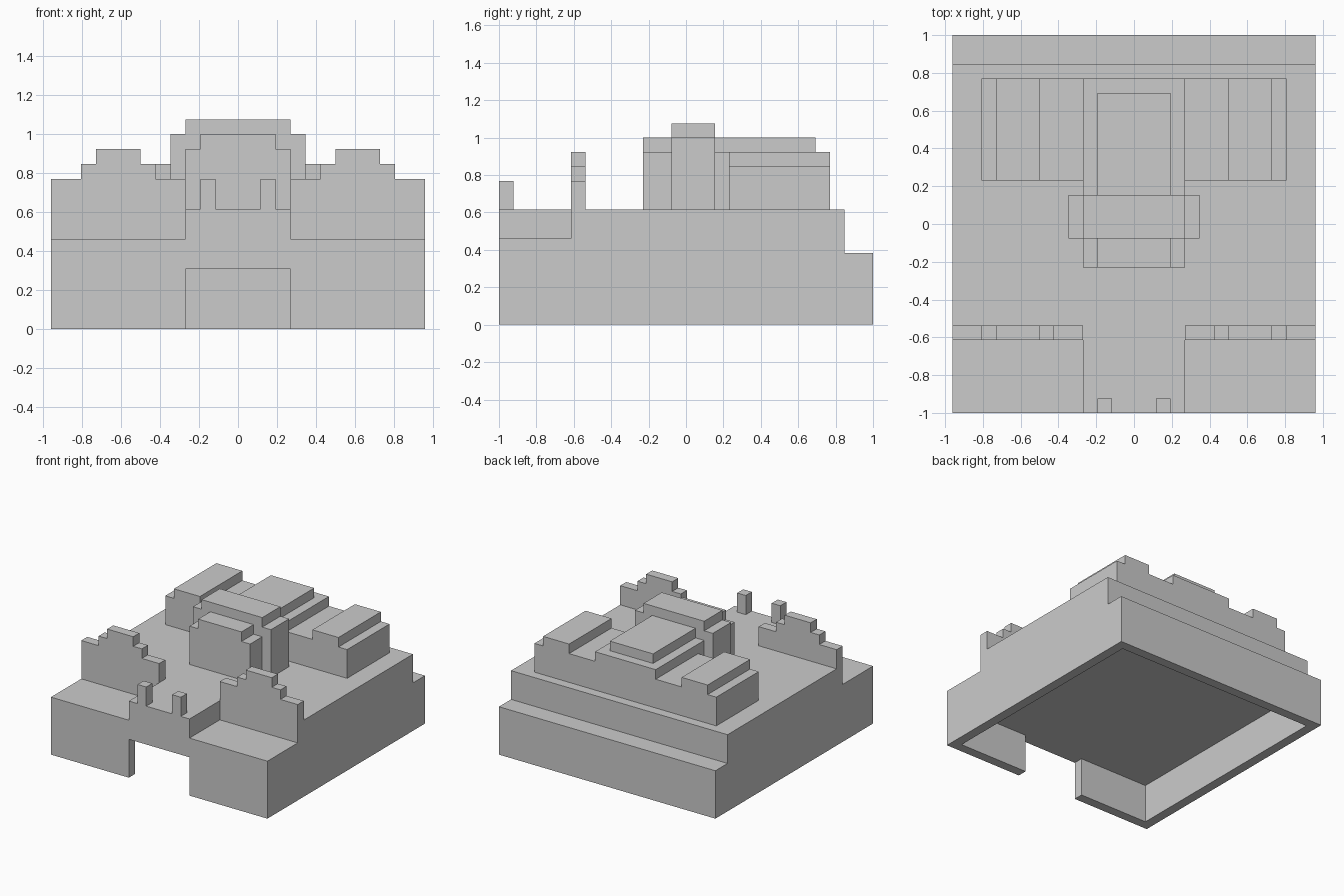
import bpy, bmesh

if "Cube" in bpy.data.objects:
    bpy.data.objects.remove(bpy.data.objects["Cube"])

U = 1 / 13  # building module; all sizes below are in modules

# how an outline point (a, b) at depth d maps to x, y, z
MAPS = {
    'X': lambda a, b, d: (d, a, b),   # side profile (y, z)
    'Y': lambda a, b, d: (a, d, b),   # front profile (x, z)
    'Z': lambda a, b, d: (a, b, d),   # plan (x, y)
}


def prism(name, pts, axis, start, end):
    """Extrude a closed outline along an axis."""
    bm = bmesh.new()
    to3d = MAPS[axis]
    rings = [[bm.verts.new([c * U for c in to3d(a, b, d)]) for a, b in pts]
             for d in (start, end)]
    bm.faces.new(rings[0])
    bm.faces.new(rings[1])
    n = len(pts)
    for i in range(n):
        j = (i + 1) % n
        bm.faces.new((rings[0][i], rings[0][j], rings[1][j], rings[1][i]))
    bmesh.ops.recalc_face_normals(bm, faces=bm.faces)
    mesh = bpy.data.meshes.new(name)
    bm.to_mesh(mesh)
    bm.free()
    obj = bpy.data.objects.new(name, mesh)
    bpy.context.collection.objects.link(obj)
    return obj


def stepped(name, steps, floor, y0, y1, side=1):
    """Stepped front profile: steps = [(x_start, x_end, top), ...]."""
    pts = [(steps[0][0], floor)]
    for x0, x1, top in steps:
        pts += [(x0, top), (x1, top)]
    pts.append((steps[-1][1], floor))
    return prism(name, [(side * x, z) for x, z in pts], 'Y', y0, y1)


def cut(obj, cutter):
    cutter.hide_render = True
    mod = obj.modifiers.new('cut', 'BOOLEAN')
    mod.operation = 'DIFFERENCE'
    mod.solver = 'EXACT'
    mod.object = cutter
    bpy.context.view_layer.objects.active = obj
    bpy.ops.object.modifier_apply(modifier=mod.name)
    bpy.data.objects.remove(cutter)


# base with a lower ledge at the back
base = prism('base', [(-13, 0), (13, 0), (13, 5), (11, 5), (11, 8), (-13, 8)],
             'X', -12.5, 12.5)

# hollow underside, open to the front through the gateway
cut(base, prism('hollow_cutter',
                [(-3.5, -14), (3.5, -14), (3.5, -12), (11.5, -12), (11.5, 12),
                 (-11.5, 12), (-11.5, -12), (-3.5, -12)], 'Z', -1, 4))

for side, label in ((-1, 'left'), (1, 'right')):
    # lowered front corner beside the gateway
    cut(base, prism('corner_cutter',
                    [(side * 3.5, -14), (side * 14, -14), (side * 14, -8), (side * 3.5, -8)],
                    'Z', 6, 9))
    # stepped parapet wall
    stepped('front_wall_' + label,
            [(3.5, 5.5, 10), (5.5, 6.5, 11), (6.5, 9.5, 12), (9.5, 10.5, 11), (10.5, 12.5, 10)],
            8, -8, -7, side)
    # post above the gateway
    stepped('gate_post_' + label, [(1.5, 2.5, 10)], 8, -13, -12, side)
    # rear wing with raised roof
    stepped('wing_' + label, [(3.5, 6.5, 11), (6.5, 9.5, 12), (9.5, 10.5, 11)],
            8, 3, 10, side)

# central building, from front to back
stepped('porch', [(-3.5, -2.5, 12), (-2.5, 2.5, 13), (2.5, 3.5, 12)], 8, -3, -1)
stepped('main_tower', [(-4.5, -3.5, 13), (-3.5, 3.5, 14), (3.5, 4.5, 13)], 8, -1, 2)
stepped('rear_hall', [(-3.5, 3.5, 12)], 8, 2, 10)
stepped('rear_hall_roof', [(-2.5, 2.5, 13)], 12, 2, 9)
